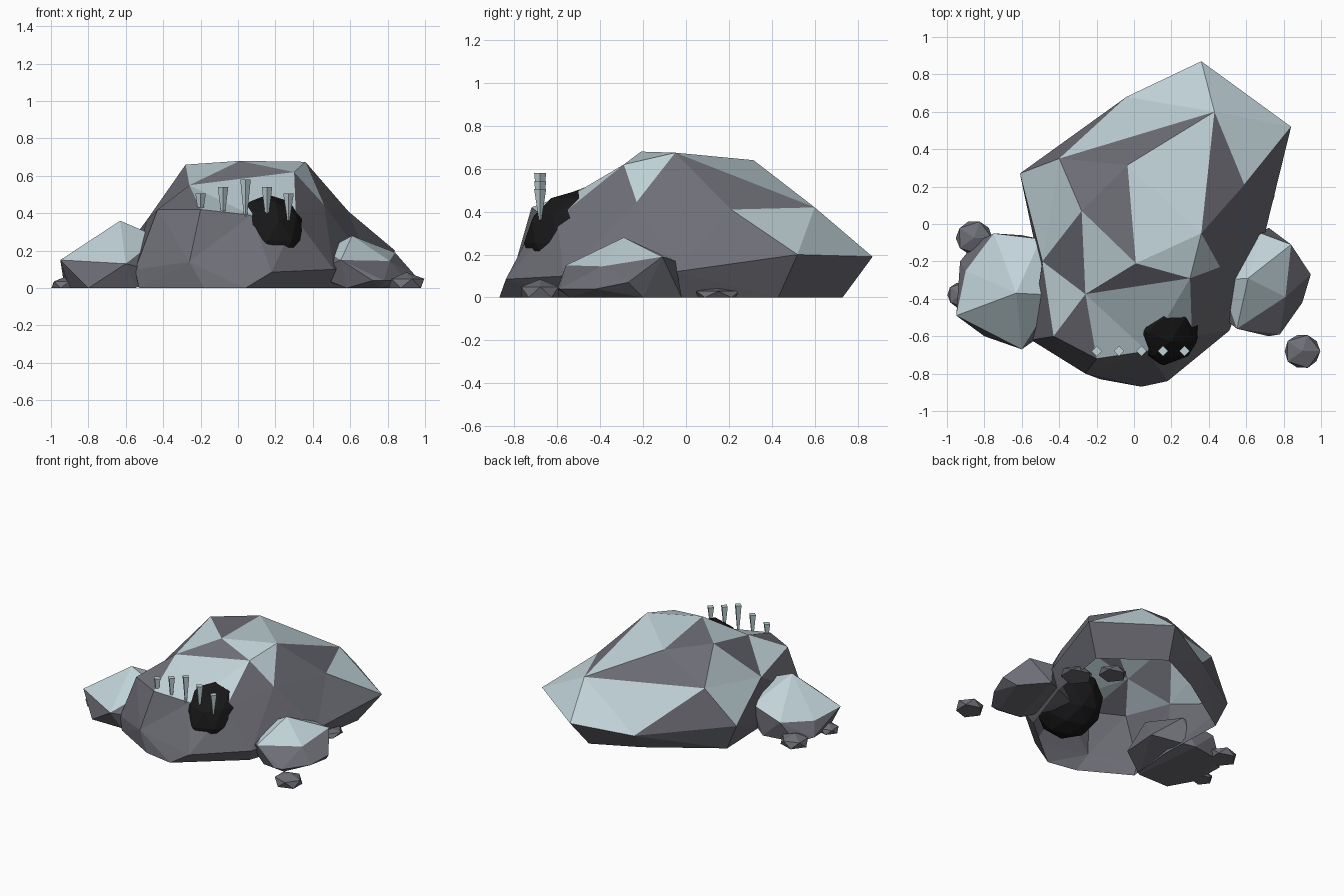
import bpy, bmesh, math, random
from mathutils import Vector

if "Cube" in bpy.data.objects:
    bpy.data.objects.remove(bpy.data.objects["Cube"])

random.seed(4)


def material(name, col):
    m = bpy.data.materials.new(name)
    m.diffuse_color = (*col, 1)
    m.use_nodes = True
    m.node_tree.nodes["Principled BSDF"].inputs["Base Color"].default_value = m.diffuse_color
    return m


ROCK = material("grey rock", (0.155, 0.157, 0.182))
FROST = material("pale frost", (0.53, 0.65, 0.69))
DARK = material("cave black", (0.009, 0.009, 0.01))


def finish(bm, name, mats):
    me = bpy.data.meshes.new(name)
    bm.to_mesh(me)
    bm.free()
    for m in mats:
        me.materials.append(m)
    ob = bpy.data.objects.new(name, me)
    bpy.context.collection.objects.link(ob)
    return ob


def hull(points):
    bm = bmesh.new()
    for p in points:
        bm.verts.new(p)
    bmesh.ops.convex_hull(bm, input=bm.verts)
    loose = [v for v in bm.verts if not v.link_faces]
    bmesh.ops.delete(bm, geom=loose, context='VERTS')
    bmesh.ops.recalc_face_normals(bm, faces=bm.faces)
    return bm


# main boulder: corner points joined around a centre, open underneath
corners = [
    (0.01, -0.21, 0.68), (0.36, -0.05, 0.675), (-0.035, 0.315, 0.64),   # crown
    (-0.28, 0.07, 0.66), (0.30, -0.29, 0.62), (-0.26, -0.375, 0.55),
    (0.43, 0.60, 0.42), (-0.40, 0.35, 0.46), (0.59, 0.21, 0.41),        # shoulder
    (0.46, -0.23, 0.445), (0.31, -0.60, 0.37), (-0.2, -0.72, 0.42),
    (-0.43, -0.60, 0.42), (-0.49, -0.20, 0.36), (0.07, -0.68, 0.39),
    (0.36, 0.87, 0.19), (0.84, 0.52, 0.2), (-0.04, 0.68, 0.13),         # rim
    (-0.61, 0.27, 0.2), (0.70, -0.05, 0.12), (0.51, -0.57, 0.1),
    (0.18, -0.84, 0.085), (-0.26, -0.80, 0.14), (-0.55, -0.62, 0.1),
    (0.30, 0.73, 0), (0.70, 0.43, 0), (-0.03, 0.57, 0), (-0.52, 0.25, 0),  # base
    (-0.50, -0.25, 0), (-0.53, -0.63, 0), (-0.18, -0.83, 0),
    (0.04, -0.87, 0), (0.46, -0.52, 0), (0.62, -0.05, 0),
]
centre = Vector((0.05, -0.05, 0.07))
directions = []
for c in corners:
    d = Vector(c) - centre
    d.z *= 1.4
    directions.append(d.normalized())
bm = hull(directions)
for v in bm.verts:
    i = min(range(len(corners)), key=lambda k: (directions[k] - v.co).length)
    v.co = corners[i]
under = [f for f in bm.faces if all(v.co.z < 0.001 for v in f.verts)]
bmesh.ops.delete(bm, geom=under, context='FACES')


def turn_edge(a, b):                    # swap the diagonal between two corners
    ends = [min(bm.verts, key=lambda v: (v.co - Vector(corners[k])).length) for k in (a, b)]
    e = bm.edges.get(ends)
    if e and len(e.link_faces) == 2:
        bmesh.utils.edge_rotate(e)


turn_edge(2, 17)                        # back of the crown
turn_edge(2, 8)                         # right of the crown
turn_edge(0, 14)                        # ledge above the cave
turn_edge(4, 21)                        # right of the cave
bmesh.ops.recalc_face_normals(bm, faces=bm.faces)
bm.normal_update()
for f in bm.faces:                      # frost on top, bare steep right flank
    steep = f.normal.x > 0.6 and f.calc_center_median().z < 0.5
    f.material_index = 1 if f.normal.z > 0.42 and not steep else 0
upper = [f for f in bm.faces if f.normal.z > 0.2]
for x, y in [(-0.24, 0.245), (-0.1, 0.06), (0, 0.42), (0.02, -0.29), (-0.4, -0.25),
             (-0.295, -0.565), (0.46, 0.25), (0.47, -0.02)]:   # bare patches
    spot = Vector((x, y))
    f = min(upper, key=lambda g: (g.calc_center_median().xy - spot).length)
    f.material_index = 0
for f in bm.faces:                      # front wall below the ledge is bare
    if f.calc_center_median().y < -0.5 and min(v.co.z for v in f.verts) < 0.3:
        f.material_index = 0
finish(bm, "main_boulder", [ROCK, FROST])

# side boulders, running into the main one
left = [(-0.63, -0.37, 0.36), (-0.95, -0.49, 0.15), (-0.60, -0.67, 0.13),
        (-0.42, -0.38, 0.27), (-0.50, -0.08, 0.2), (-0.75, -0.05, 0.14),
        (-0.9, -0.25, 0.12), (-0.8, -0.6, 0), (-0.55, -0.6, 0),
        (-0.93, -0.2, 0.02), (-0.85, -0.1, 0), (-0.6, -0.06, 0), (-0.9, -0.42, 0),
        (-0.36, -0.5, 0.07), (-0.34, -0.22, 0.07)]
right = [(0.61, -0.29, 0.28), (0.68, -0.05, 0.17), (0.84, -0.11, 0.19),
         (0.81, -0.39, 0.145), (0.55, -0.56, 0.15), (0.945, -0.27, 0.07),
         (0.9, -0.42, 0.04), (0.78, -0.59, 0.04), (0.72, -0.6, 0.04),
         (0.88, -0.2, 0), (0.72, -0.02, 0), (0.76, -0.54, 0), (0.58, -0.52, 0),
         (0.46, -0.3, 0.2), (0.36, -0.24, 0.08), (0.38, -0.42, 0.08)]
for name, pts in (("left_boulder", left), ("right_boulder", right)):
    bm = hull(pts)
    bm.normal_update()
    for f in bm.faces:
        high = min(v.co.z for v in f.verts) > 0.11
        f.material_index = 1 if high and f.normal.z > 0.4 else 0
    finish(bm, name, [ROCK, FROST])

# pebbles: rough balls with their undersides flat on the ground
for i, (x, y, r, h) in enumerate([(0.9, -0.68, 0.1, 0.085), (-0.855, -0.075, 0.1, 0.08),
                                  (-0.925, -0.38, 0.075, 0.06), (0.64, 0.15, 0.115, 0.05),
                                  (0.46, 0.32, 0.1, 0.06)]):
    bm = bmesh.new()
    bmesh.ops.create_icosphere(bm, subdivisions=1, radius=1)
    for v in bm.verts:
        k = random.uniform(0.95, 1.0)
        z = v.co.z * h * 0.75 + h * 0.25
        v.co = (x + v.co.x * r * k * 1.1, y + v.co.y * r * k * 1.05, max(0, z))
    finish(bm, f"pebble_{i + 1}", [ROCK])

# cave mouth: black blob showing through the front face
bm = bmesh.new()
bmesh.ops.create_icosphere(bm, subdivisions=2, radius=1)
for v in bm.verts:
    v.co = (0.16 + v.co.x * 0.22, -0.5 + v.co.y * 0.255, 0.255 + v.co.z * 0.245)
finish(bm, "cave_mouth", [DARK])

# icicles: four-sided spikes pointing down over the cave
for i, (x, top) in enumerate([(-0.2, 0.505), (-0.08, 0.54), (0.04, 0.58),
                              (0.155, 0.54), (0.27, 0.505)]):
    low = 0.36
    bm = bmesh.new()
    bmesh.ops.create_cone(bm, cap_ends=True, segments=4, radius1=0.006,
                          radius2=0.028, depth=top - low)
    bmesh.ops.translate(bm, verts=bm.verts, vec=(x, -0.68, (top + low) / 2))
    finish(bm, f"icicle_{i + 1}", [FROST])
